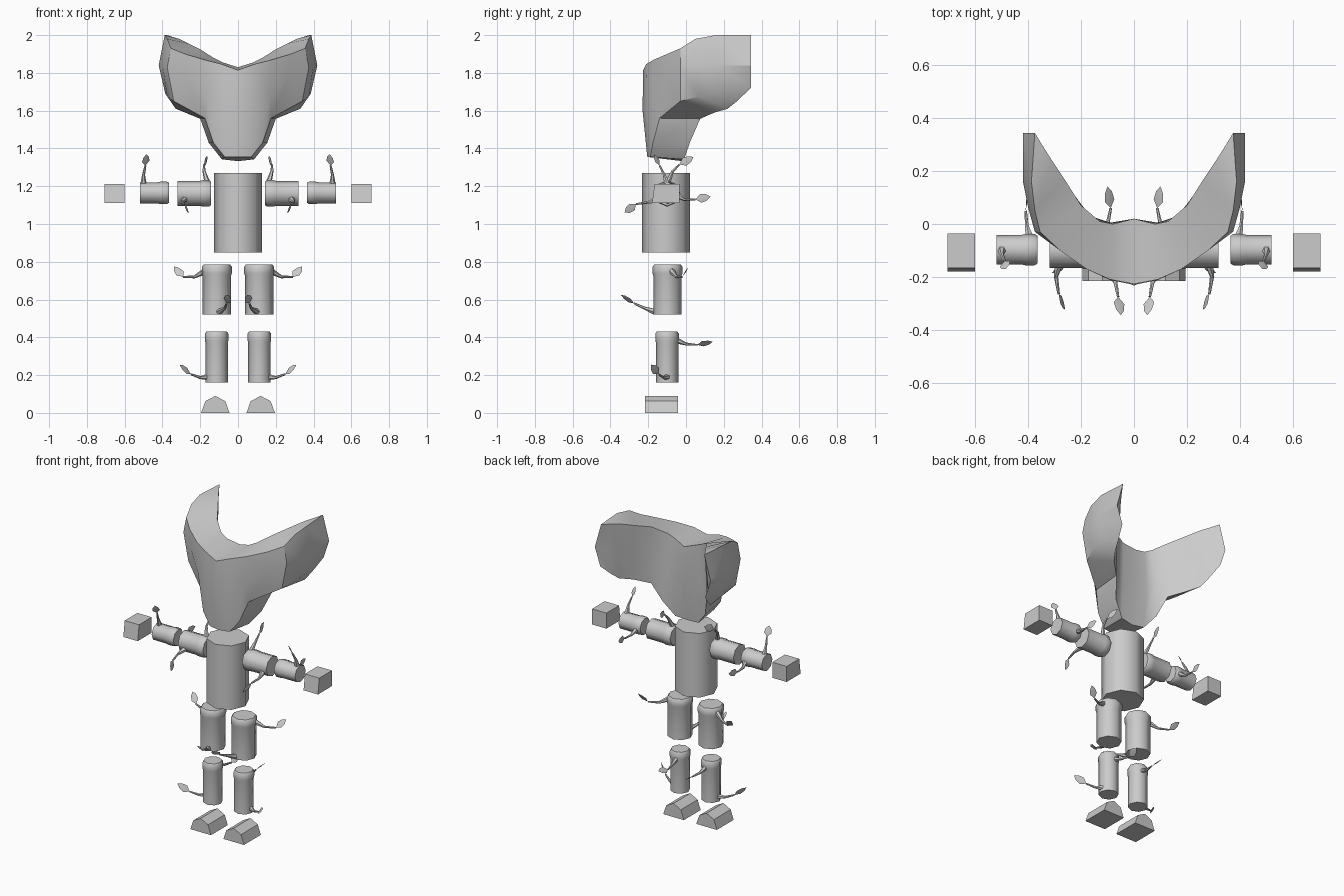
import bpy, bmesh, math
from mathutils import Vector

if "Cube" in bpy.data.objects:
    bpy.data.objects.remove(bpy.data.objects["Cube"])


def make(name, rings, angle=30, mirror=True, closed_start=True, tip=None, extra=None):
    """Loft closed rings of equal size, cap the ends, and mirror over x = 0."""
    bm = bmesh.new()
    rows = [[bm.verts.new(p) for p in r] for r in rings]
    n = len(rows[0])
    for a, b in zip(rows, rows[1:]):
        for i in range(n):
            j = (i + 1) % n
            bm.faces.new((a[i], a[j], b[j], b[i]))
    if closed_start:
        bm.faces.new(rows[0][::-1])
    bm.faces.new(rows[-1])
    if extra:
        extra(bm)
    bmesh.ops.remove_doubles(bm, verts=bm.verts, dist=0.0005)
    bmesh.ops.recalc_face_normals(bm, faces=bm.faces)
    me = bpy.data.meshes.new(name)
    bm.to_mesh(me)
    bm.free()
    ob = bpy.data.objects.new(name, me)
    bpy.context.collection.objects.link(ob)
    bpy.ops.object.select_all(action='DESELECT')
    ob.select_set(True)
    bpy.context.view_layer.objects.active = ob
    bpy.ops.object.shade_smooth_by_angle(angle=math.radians(angle))
    if mirror:
        m = ob.modifiers.new("Mirror", 'MIRROR')
        m.merge_threshold = 0.001
    return ob


def ring(c, axis, r, n=8):
    """Regular ring round an axis, with corners on the other main axes."""
    axis = Vector(axis).normalized()
    u = axis.cross(Vector((0, 1, 0)))
    if u.length < 0.1:
        u = axis.cross(Vector((0, 0, 1)))
    u.normalize()
    v = axis.cross(u)
    return [Vector(c) + r * (u * math.cos(2 * math.pi * k / n) + v * math.sin(2 * math.pi * k / n))
            for k in range(n)]


def limb(name, start, axis, length, r):
    """Octagonal log with a rounded collar at its start."""
    s, d = Vector(start), Vector(axis)
    prof = [(0, r * 0.94), (0.012, r * 1.06), (0.045, r * 1.06), (0.06, r), (length, r)]
    make(name, [ring(s + d * t, d, q) for t, q in prof], 50)


def twig(name, path, tip, wide):
    """Tapering bent stem that ends in a thin leaf blade."""
    p = [Vector(q) for q in path]
    rings = []
    for i, q in enumerate(p):
        d = p[min(i + 1, len(p) - 1)] - p[max(i - 1, 0)]
        rings.append(ring(q, d, (0.017, 0.008, 0.005)[i], 6))

    def leaf(bm):
        b, d = p[-1], Vector(tip) - p[-1]
        w = Vector(wide)
        w = (w - d * (w.dot(d) / d.length_squared)).normalized() * 0.023
        nrm = d.cross(w).normalized() * 0.003
        edge = [b, b + d * 0.35 + w, b + d * 0.72 + w * 0.75, b + d,
                b + d * 0.72 - w * 0.75, b + d * 0.35 - w]
        vs = [bm.verts.new(q) for q in edge]
        for s in (1, -1):
            mid = bm.verts.new(b + d * 0.5 + nrm * s)
            for k in range(6):
                bm.faces.new((vs[k], vs[(k + 1) % 6], mid))
    make(name, rings, 40, extra=leaf)


# Curved mask head: half columns, each outer top/mid/low then inner low/mid/top
columns = [
    [(0, -.227, 1.815), (0, -.23, 1.6), (0, -.205, 1.355), (0, -.02, 1.333), (0, .02, 1.55), (0, .02, 1.83)],
    [(.09, -.21, 1.847), (.09, -.212, 1.6), (.07, -.19, 1.355), (.085, -.01, 1.342), (.09, .005, 1.6), (.08, 0, 1.855)],
    [(.18, -.17, 1.87), (.17, -.175, 1.68), (.13, -.175, 1.43), (.155, .02, 1.43), (.15, .025, 1.65), (.13, .01, 1.88)],
    [(.28, -.1, 1.9), (.27, -.105, 1.78), (.175, -.14, 1.56), (.2, .075, 1.557), (.21, .08, 1.75), (.2, .07, 1.925)],
    [(.355, -.03, 1.93), (.375, -.03, 1.83), (.34, -.03, 1.65), (.28, .15, 1.59), (.27, .17, 1.8), (.26, .165, 1.955)],
    [(.375, .05, 1.98), (.4, .06, 1.84), (.375, .07, 1.675), (.33, .22, 1.61), (.32, .25, 1.8), (.31, .24, 1.98)],
    [(.388, .16, 2), (.42, .16, 1.84), (.385, .16, 1.69), (.35, .27, 1.65), (.36, .29, 1.8), (.345, .295, 1.99)],
    [(.375, .345, 2), (.42, .345, 1.84), (.38, .345, 1.722), (.38, .345, 1.722), (.42, .345, 1.84), (.375, .345, 2)],
]
bm_cols = columns[:-1]
tips = columns[-1][:3]


def close_tip(bm):
    # Sharp trailing edge where the outer and inner faces meet
    last = [bm.verts.new(p) for p in bm_cols[-1]]
    t = [bm.verts.new(p) for p in tips]
    bmesh.ops.delete(bm, geom=[f for f in bm.faces if len(f.verts) == 6], context='FACES_ONLY')
    for a, b in ((0, 1), (1, 2)):
        bm.faces.new((last[a], last[b], t[b], t[a]))
        bm.faces.new((last[5 - b], last[5 - a], t[a], t[b]))
    bm.faces.new((last[2], last[3], t[2]))
    bm.faces.new((last[5], last[0], t[0]))


make("head", bm_cols, 28, closed_start=False, extra=close_tip)

# Torso
make("torso", [ring((0, -.106, z), (0, 0, 1), .127) for z in (.85, 1.27)], 50, mirror=False)

# Limbs, mirrored to both sides
limb("thigh", (.112, -.098, .785), (0, 0, -1), .265, .075)
limb("shin", (.113, -.1, .43), (0, 0, -1), .27, .059)
limb("upper_arm", (.142, -.1, 1.162), (1, 0, 0), .178, .066)
limb("forearm", (.365, -.097, 1.165), (1, 0, 0), .155, .056)

# Hands: blocks with a slightly sloping front
make("hand", [[(x, -.166, 1.212), (x, -.18, 1.11), (x, -.035, 1.11), (x, -.035, 1.212)]
              for x in (.602, .706)])

# Feet: half octagon prisms
foot = [(-.075, 0), (-.053, .062), (0, .09), (.053, .062), (.075, 0)]
make("foot", [[(.12 + x, y, z) for x, z in foot] for y in (-.216, -.042)], 20)

# Leafy twigs: stem path, leaf tip, leaf width direction
twig("upper_arm_top_twig", [(.16, -.1, 1.21), (.18, -.07, 1.28), (.18, -.035, 1.315)], (.16, .04, 1.355), (0, -.4, 1))
twig("upper_arm_low_twig", [(.285, -.15, 1.13), (.295, -.2, 1.115), (.285, -.265, 1.105)], (.26, -.325, 1.06), (.3, 0, 1))
twig("forearm_top_twig", [(.5, -.1, 1.21), (.5, -.115, 1.26), (.49, -.14, 1.31)], (.485, -.17, 1.37), (1, -.7, 0))
twig("forearm_back_twig", [(.395, -.05, 1.155), (.405, -.01, 1.13), (.41, .05, 1.13)], (.4, .13, 1.145), (0, 0, 1))
twig("thigh_front_twig", [(.1, -.165, .535), (.07, -.22, .555), (.06, -.275, .58)], (.05, -.345, .625), (1, 0, .7))
twig("thigh_side_twig", [(.175, -.075, .75), (.23, -.05, .72), (.29, -.02, .72)], (.34, .015, .775), (-.5, .5, .7))
twig("shin_side_twig", [(.16, -.1, .19), (.2, -.12, .187), (.25, -.145, .205)], (.31, -.185, .255), (.3, .5, 1))
twig("shin_back_twig", [(.108, -.055, .385), (.1, 0, .365), (.088, .06, .36)], (.1, .142, .377), (1, 0, .8))
